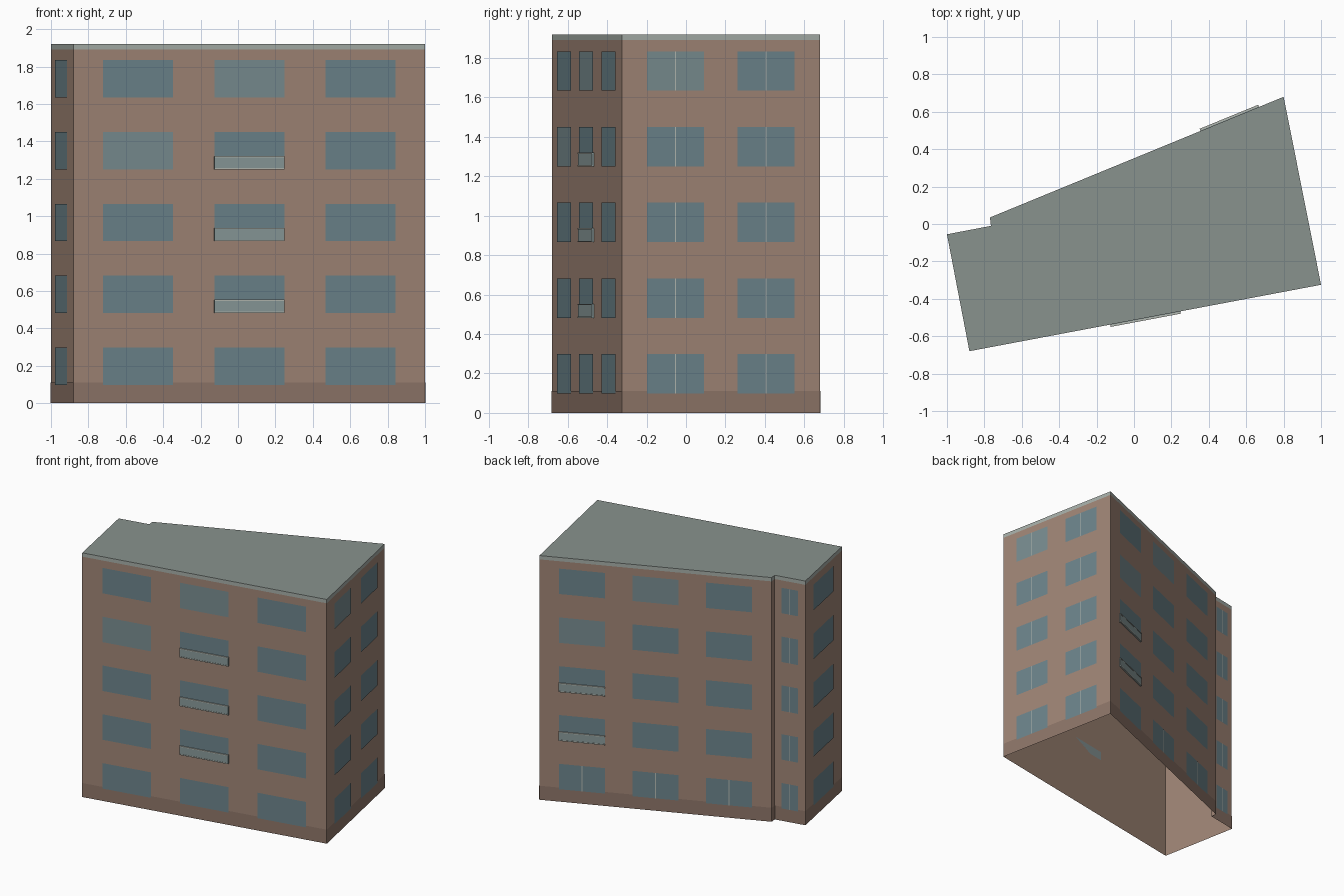
import bpy, bmesh
from mathutils import Vector

if "Cube" in bpy.data.objects:
    bpy.data.objects.remove(bpy.data.objects["Cube"])

H, CORNICE_Z, PLINTH_Z = 1.92, 1.89, 0.11
STOREY, SILL, WIN_H = 0.384, 0.098, 0.2
# footprint, counter-clockwise from the front left corner
PLAN = [Vector(p) for p in [(-0.88, -0.68), (1.0, -0.325), (0.80, 0.68),
                            (-0.77, 0.035), (-0.765, -0.01), (-1.0, -0.055)]]
SIDES = [(PLAN[i], PLAN[(i + 1) % len(PLAN)]) for i in range(len(PLAN))]


def material(name, rgb):
    m = bpy.data.materials.new(name)
    m.diffuse_color = (*rgb, 1)
    m.use_nodes = True
    m.node_tree.nodes["Principled BSDF"].inputs["Base Color"].default_value = m.diffuse_color
    return m


BRICK = material("brick", (0.35, 0.235, 0.18))
PLINTH = material("plinth", (0.27, 0.18, 0.14))
STONE = material("stone", (0.38, 0.42, 0.39))
ROOF = material("roof", (0.25, 0.29, 0.27))
GLASS = material("glass", (0.15, 0.23, 0.26))
PALE = material("pale_glass", (0.19, 0.265, 0.28))
FRAME = material("frame", (0.45, 0.48, 0.44))
RAIL = material("railing_glass", (0.25, 0.32, 0.32))


class Part:
    """Collects flat panels and shallow boxes into one object."""

    def __init__(self, name, mat):
        self.name, self.mat, self.bm = name, mat, bmesh.new()

    def panel(self, side, s0, s1, z0, z1, off=0.0, depth=0.0):
        # panel on a wall, s measured along it; depth makes it a box back to the wall
        a, b = side
        d = (b - a).normalized()
        n = Vector((d.y, -d.x))

        def ring(o):
            return [self.bm.verts.new((*(a + d * s + n * o), z))
                    for s, z in ((s0, z0), (s1, z0), (s1, z1), (s0, z1))]
        front = ring(off + depth)
        self.bm.faces.new(front)
        if depth:
            back = ring(off)
            self.bm.faces.new(back[::-1])
            for i in range(4):
                j = (i + 1) % 4
                self.bm.faces.new((front[j], front[i], back[i], back[j]))

    def cap(self, z):
        self.bm.faces.new([self.bm.verts.new((*p, z)) for p in PLAN])

    def finish(self):
        bmesh.ops.remove_doubles(self.bm, verts=self.bm.verts, dist=1e-5)
        me = bpy.data.meshes.new(self.name)
        self.bm.to_mesh(me)
        self.bm.free()
        me.materials.append(self.mat)
        bpy.context.collection.objects.link(bpy.data.objects.new(self.name, me))


walls, plinth = Part("walls", BRICK), Part("plinth", PLINTH)
cornice, roof = Part("cornice", STONE), Part("roof", ROOF)
windows, pale = Part("windows", GLASS), Part("pale_windows", PALE)
mullions = Part("mullions", FRAME)
railings, rails = Part("balcony_railings", RAIL), Part("balcony_rails", FRAME)

# shell, open underneath
for side in SIDES:
    length = (side[1] - side[0]).length
    walls.panel(side, 0, length, 0, CORNICE_Z)
    cornice.panel(side, 0, length, CORNICE_Z, H)
    plinth.panel(side, 0, length, 0, PLINTH_Z, 0.002)
roof.cap(H)

# side index, window centres and width (fractions), mullion floors, balconies, pale panes
THREE = (0.1835, 0.5, 0.8165)
ALL = range(5)
FACADES = [
    (0, THREE, 0.199, (), {(1, 1), (2, 1), (3, 1)}, {(4, 1), (3, 0)}),
    (1, (0.269, 0.726), 0.288, ALL, set(), {(4, 0)}),
    (2, THREE, 0.199, (0,), {(1, 0), (2, 0)}, {(4, 1), (3, 0)}),
    (4, (0.5,), 0.55, ALL, set(), set()),
    (5, (0.48,), 0.545, (), set(), set()),
]
for idx, centres, width, split, balconies, light in FACADES:
    side = SIDES[idx]
    length = (side[1] - side[0]).length
    half = width * length / 2
    for floor in ALL:
        z = SILL + STOREY * floor
        for col, t in enumerate(centres):
            c = t * length
            target = pale if (floor, col) in light else windows
            target.panel(side, c - half, c + half, z, z + WIN_H, 0.004)
            if floor in split:
                mullions.panel(side, c - 0.003, c + 0.003, z, z + WIN_H, 0.0055)
            if (floor, col) in balconies:
                railings.panel(side, c - half, c + half, z, z + 0.07, 0, 0.01)
                for rz in (z, z + 0.064):
                    rails.panel(side, c - half, c + half, rz, rz + 0.007, 0.002, 0.0105)

for part in (walls, plinth, cornice, roof, windows, pale, mullions, railings, rails):
    part.finish()
